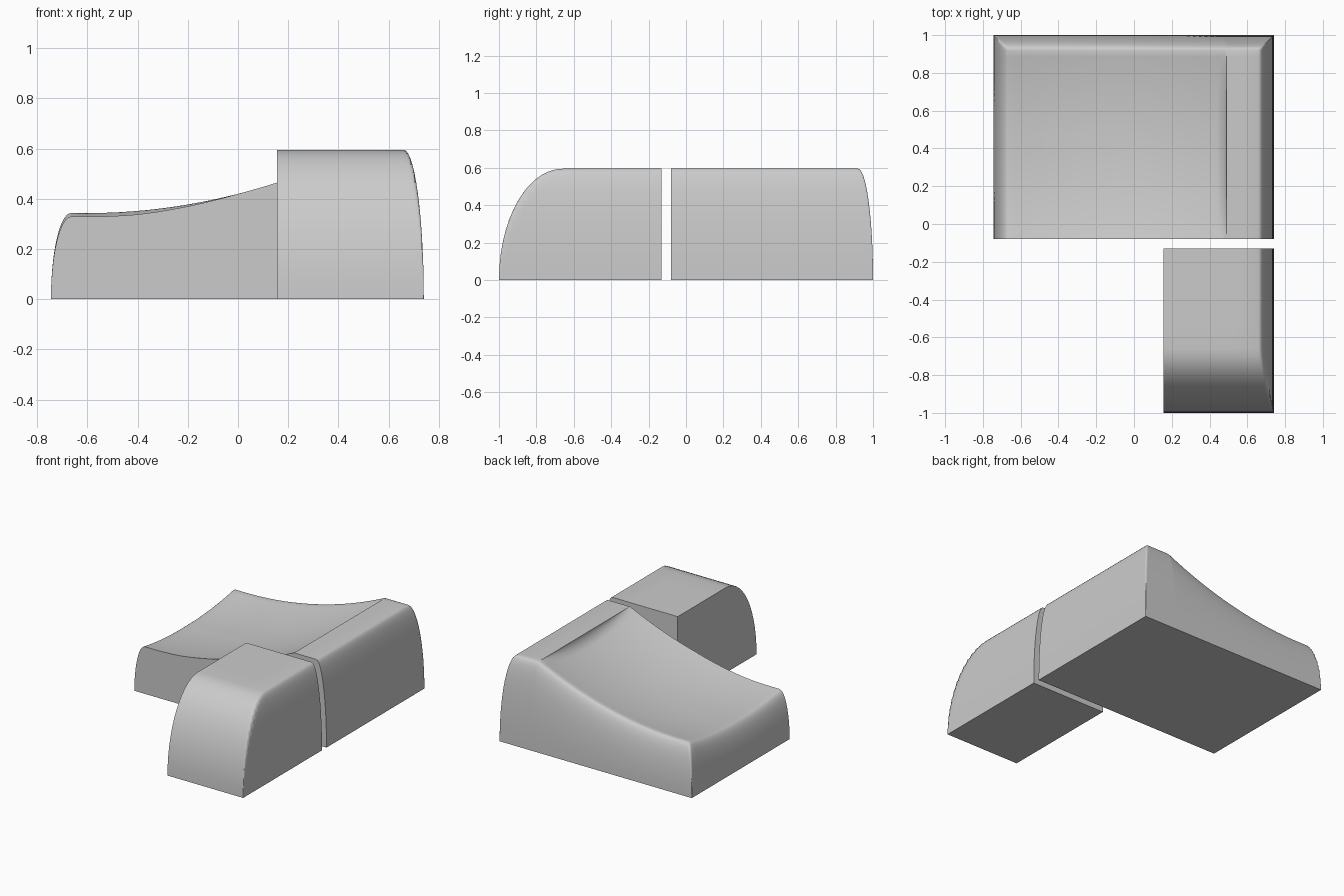
import bpy
import bmesh
from math import sin, cos, pi, sqrt

cube = bpy.data.objects.get("Cube")
if cube:
    bpy.data.objects.remove(cube)

grey = bpy.data.materials.new("plain grey")
grey.use_nodes = True
colour = (0.6, 0.6, 0.6, 1)
grey.diffuse_color = colour
grey.node_tree.nodes["Principled BSDF"].inputs["Base Color"].default_value = colour

TOP = 0.595      # height of the flat tops
RIM = 0.08       # width of the elliptical outer rims
CREASE = 0.49    # where the dish meets the flat ridge


def stations(lo, hi, rim_lo, rim_hi, inner):
    """Positions along one axis, each with its rim height factor (0 to 1)."""
    def rim(edge, width, sign):
        if width == 0:
            return [(edge, 0.0), (edge, 1.0)]
        steps = 14
        return [(edge + sign * width * (1 - cos(i / steps * pi / 2)),
                 sin(i / steps * pi / 2)) for i in range(steps + 1)]
    return (rim(lo, rim_lo, 1) + [(v, 1.0) for v in inner]
            + rim(hi, rim_hi, -1)[::-1])


def spread(a, b, n):
    """Evenly spaced values strictly between a and b."""
    return [a + (b - a) * i / n for i in range(1, n)]


def make_block(name, xs, ys, height, crease=None):
    """Closed block under a height surface with mitred rims."""
    bm = bmesh.new()
    grid = [[bm.verts.new((x, y, height(x, y) * min(ex, ey)))
             for y, ey in ys] for x, ex in xs]
    for a, b in zip(grid, grid[1:]):
        for j in range(len(ys) - 1):
            bm.faces.new((a[j], b[j], b[j + 1], a[j + 1]))
    bmesh.ops.remove_doubles(bm, verts=bm.verts, dist=1e-5)
    bmesh.ops.dissolve_degenerate(bm, dist=1e-6, edges=bm.edges)
    # Flat underside
    bmesh.ops.holes_fill(bm, edges=[e for e in bm.edges if e.is_boundary])
    bmesh.ops.recalc_face_normals(bm, faces=bm.faces)
    bm.normal_update()
    # Cut walls and underside stay flat, the rest is smooth
    for f in bm.faces:
        f.smooth = abs(f.normal.z) > 1e-4 and f.normal.z > -0.9
    for e in bm.edges:
        on_crease = crease is not None and all(
            abs(v.co.x - crease) < 1e-5 and v.co.z > 0.55 for v in e.verts)
        e.smooth = all(f.smooth for f in e.link_faces) and not on_crease
    mesh = bpy.data.meshes.new(name)
    bm.to_mesh(mesh)
    bm.free()
    mesh.materials.append(grey)
    obj = bpy.data.objects.new(name, mesh)
    bpy.context.collection.objects.link(obj)
    return obj


def dish(x, y):
    """Rising scooped seat that ends in a small wall at the ridge."""
    if x > CREASE + 1e-6:
        return TOP
    across = (y - 0.42) / 0.5
    fade = max(0, (x - 0.44) / (CREASE - 0.44))
    scoop = 0.05 * max(0, 1 - across ** 2) * sqrt(max(0, 1 - fade ** 2))
    tilt = 0.014 * min(1, max(0, -x / 0.4)) * max(0, -across)
    base = 0.343 + 0.213 * max(0, x + 0.6) ** 2
    return min(base, TOP) - scoop - tilt


# Large block with the dished top
wall = [0.44 + (CREASE - 0.44) * sin(i / 10 * pi / 2) for i in range(11)]
xs = stations(-0.745, 0.74, RIM, RIM,
              spread(-0.665, 0.44, 32) + wall + [CREASE + 0.0005, 0.57])
ys = stations(-0.08, 1.0, 0, RIM, spread(-0.08, 0.92, 30))
make_block("dished_block", xs, ys, dish, CREASE)

# Small block with the long rounded front
xs = stations(0.155, 0.74, 0, RIM, spread(0.155, 0.66, 4))
ys = stations(-1.0, -0.13, 0.34, 0, spread(-0.66, -0.13, 4))
make_block("rounded_front_block", xs, ys, lambda x, y: TOP)
